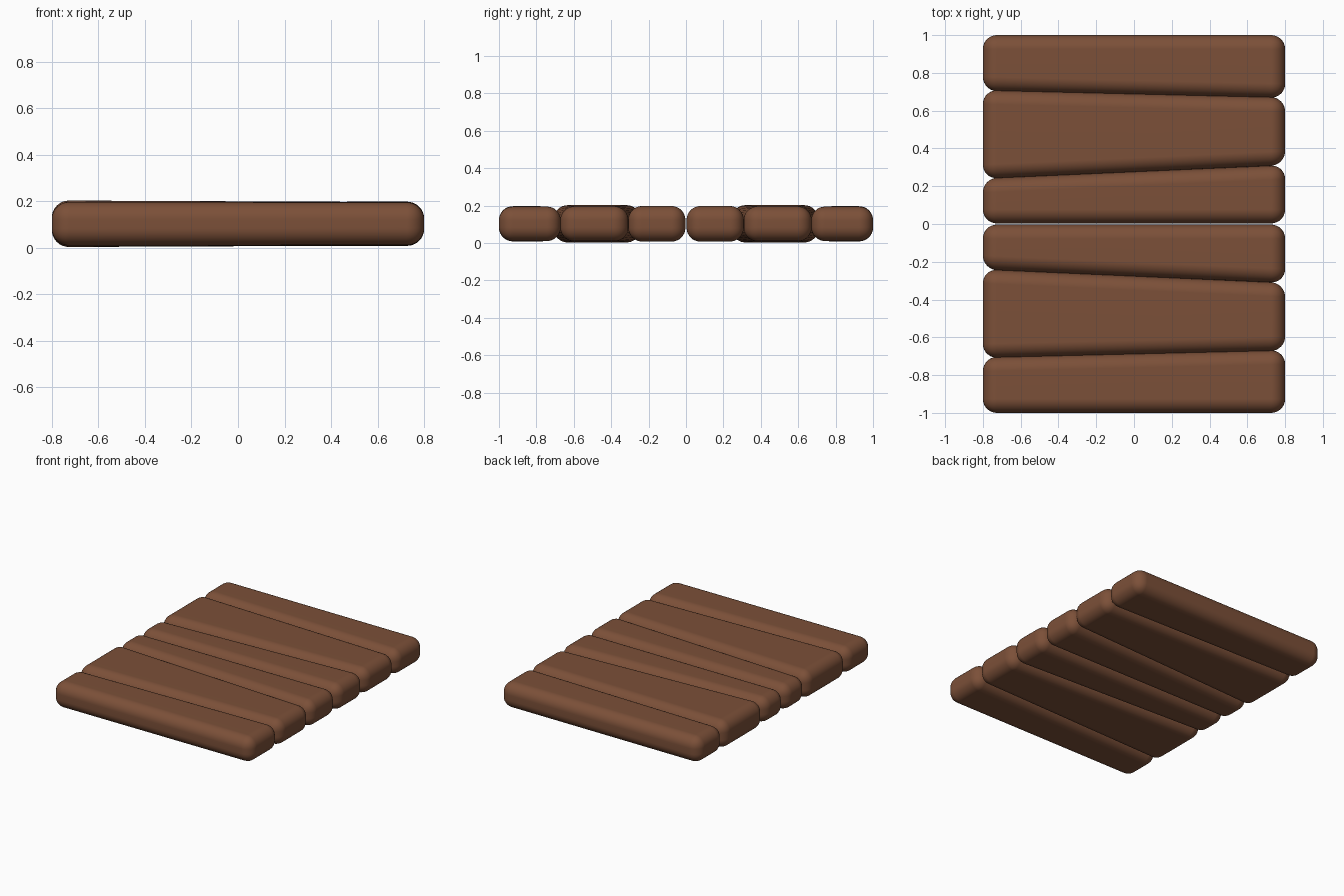
import bpy, bmesh

if "Cube" in bpy.data.objects:
    bpy.data.objects.remove(bpy.data.objects["Cube"])

wood = bpy.data.materials.new("brown wood")
wood.diffuse_color = (0.20, 0.08, 0.04, 1)
wood.use_nodes = True
wood.node_tree.nodes["Principled BSDF"].inputs["Base Color"].default_value = wood.diffuse_color

# y edges at the left and right end, half thickness at the left and right end
PLANKS = {
    "outer_plank": ((0.705, 1.0), (0.668, 1.0), 0.094, 0.092),
    "wide_plank": ((0.24, 0.709), (0.312, 0.67), 0.100, 0.093),
    "inner_plank": ((0.003, 0.241), (0.003, 0.312), 0.093, 0.095),
}


def plank(name, left, right, hl, hr, side):
    # tapered box
    bm = bmesh.new()
    bmesh.ops.create_cube(bm, size=2)
    for v in bm.verts:
        span, h = (left, hl) if v.co.x < 0 else (right, hr)
        y = span[1] if v.co.y * side > 0 else span[0]
        v.co = (0.8 if v.co.x > 0 else -0.8, y * side, 0.103 + (h if v.co.z > 0 else -h))
    # softly rounded edges
    bmesh.ops.bevel(bm, geom=bm.edges[:], offset=0.074, offset_type='OFFSET',
                    segments=8, profile=0.5, affect='EDGES', clamp_overlap=True)
    bmesh.ops.recalc_face_normals(bm, faces=bm.faces[:])
    for f in bm.faces:
        f.smooth = True
    me = bpy.data.meshes.new(name)
    bm.to_mesh(me)
    bm.free()
    me.materials.append(wood)
    ob = bpy.data.objects.new(name, me)
    bpy.context.collection.objects.link(ob)
    # keep the broad faces flat while shading smoothly
    wn = ob.modifiers.new("weighted normals", 'WEIGHTED_NORMAL')
    wn.keep_sharp = True


# three planks mirrored to both halves
for side, label in ((1, "back"), (-1, "front")):
    for name, dims in PLANKS.items():
        plank(label + "_" + name, *dims, side)
